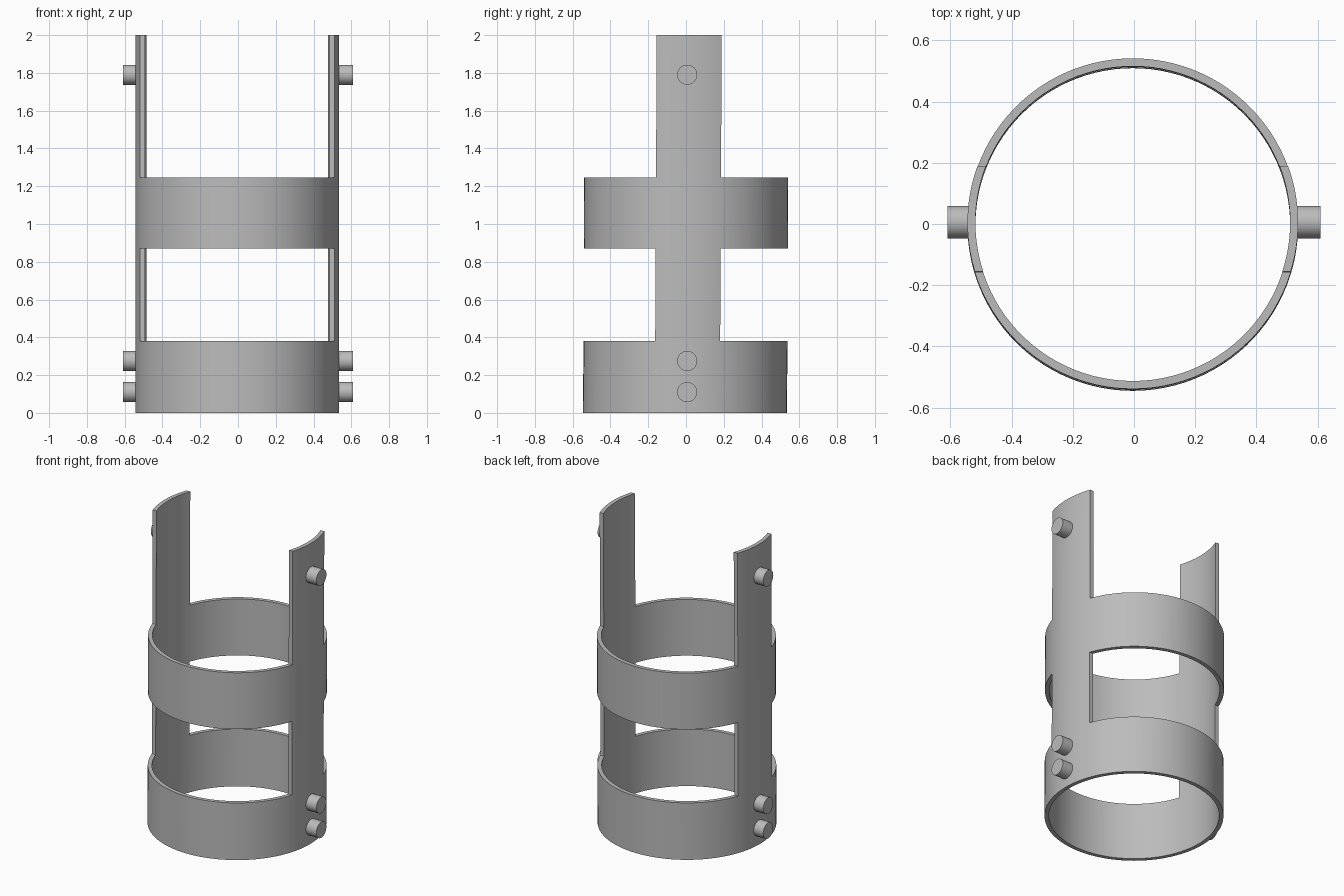
import bpy, bmesh
from math import sin, cos, asin, pi, radians
from mathutils import Matrix

cube = bpy.data.objects.get("Cube")
if cube:
    bpy.data.objects.remove(cube, do_unlink=True)

R_OUT, R_IN = 0.54, 0.514
STRAP_Y = (-0.16, 0.184)
LEVELS = (0.0, 0.38, 0.87, 1.245, 2.0)   # ring, gap, ring, gap
STRAP_SEGS, RING_SEGS = 16, 40
CENTRE_X = -0.004

grey = bpy.data.materials.new("plain grey")
grey.use_nodes = True
colour = (0.5, 0.5, 0.5, 1)
grey.diffuse_color = colour
grey.node_tree.nodes["Principled BSDF"].inputs["Base Color"].default_value = colour


def finish(bm, name):
    bmesh.ops.recalc_face_normals(bm, faces=bm.faces)
    mesh = bpy.data.meshes.new(name)
    bm.to_mesh(mesh)
    bm.free()
    mesh.materials.append(grey)
    obj = bpy.data.objects.new(name, mesh)
    bpy.context.collection.objects.link(obj)
    bpy.ops.object.select_all(action='DESELECT')
    obj.select_set(True)
    bpy.context.view_layer.objects.active = obj
    bpy.ops.object.shade_smooth_by_angle(angle=radians(35))
    return obj


def column_angles(r):
    # straps are cut at fixed y, so corner angles depend on the radius
    a, b = (asin(y / r) for y in STRAP_Y)
    corners = (a, b, pi - b, pi - a, a + 2 * pi)
    result = []
    for i, segs in enumerate((STRAP_SEGS, RING_SEGS) * 2):
        step = (corners[i + 1] - corners[i]) / segs
        result += [corners[i] + k * step for k in range(segs)]
    return result


# Sleeve: two full rings joined by two side straps in one clean shell
bm = bmesh.new()
shells = []
for r in (R_OUT, R_IN):
    shells.append([[bm.verts.new((CENTRE_X + r * cos(a), r * sin(a) + 0.005 * (z - 1), z))
                    for a in column_angles(r)] for z in LEVELS])
outer, inner = shells
count = len(outer[0])
half = STRAP_SEGS + RING_SEGS


def solid(row, col):
    if not 0 <= row < len(LEVELS) - 1:
        return False
    return row % 2 == 0 or col % half < STRAP_SEGS


for row in range(len(LEVELS) - 1):
    for col in range(count):
        if not solid(row, col):
            continue
        nxt = (col + 1) % count
        corners = ((row, col), (row, nxt), (row + 1, nxt), (row + 1, col))
        neighbours = ((row - 1, col), (row, nxt), (row + 1, col), (row, (col - 1) % count))
        for shell in shells:
            bm.faces.new([shell[i][j] for i, j in corners])
        # close the wall wherever the next cell is open
        for k, cell in enumerate(neighbours):
            if not solid(*cell):
                (i, j), (m, n) = corners[k], corners[(k + 1) % 4]
                bm.faces.new((outer[i][j], outer[m][n], inner[m][n], inner[i][j]))
bmesh.ops.remove_doubles(bm, verts=bm.verts, dist=0.00001)
loose = [v for v in bm.verts if not v.link_faces]
bmesh.ops.delete(bm, geom=loose, context='VERTS')
finish(bm, "slotted_sleeve")

# Pins: short round pegs on both sides
for side, label in ((1, "left"), (-1, "right")):
    for z, place in ((0.11, "bottom"), (0.275, "lower"), (1.79, "top")):
        bm = bmesh.new()
        start, end = 0.522, 0.61
        matrix = (Matrix.Translation((side * (start + end) / 2, 0.006, z))
                  @ Matrix.Rotation(pi / 2, 4, 'Y'))
        bmesh.ops.create_cone(bm, cap_ends=True, segments=32, radius1=0.053,
                              radius2=0.053, depth=end - start, matrix=matrix)
        finish(bm, f"{label}_{place}_pin")
